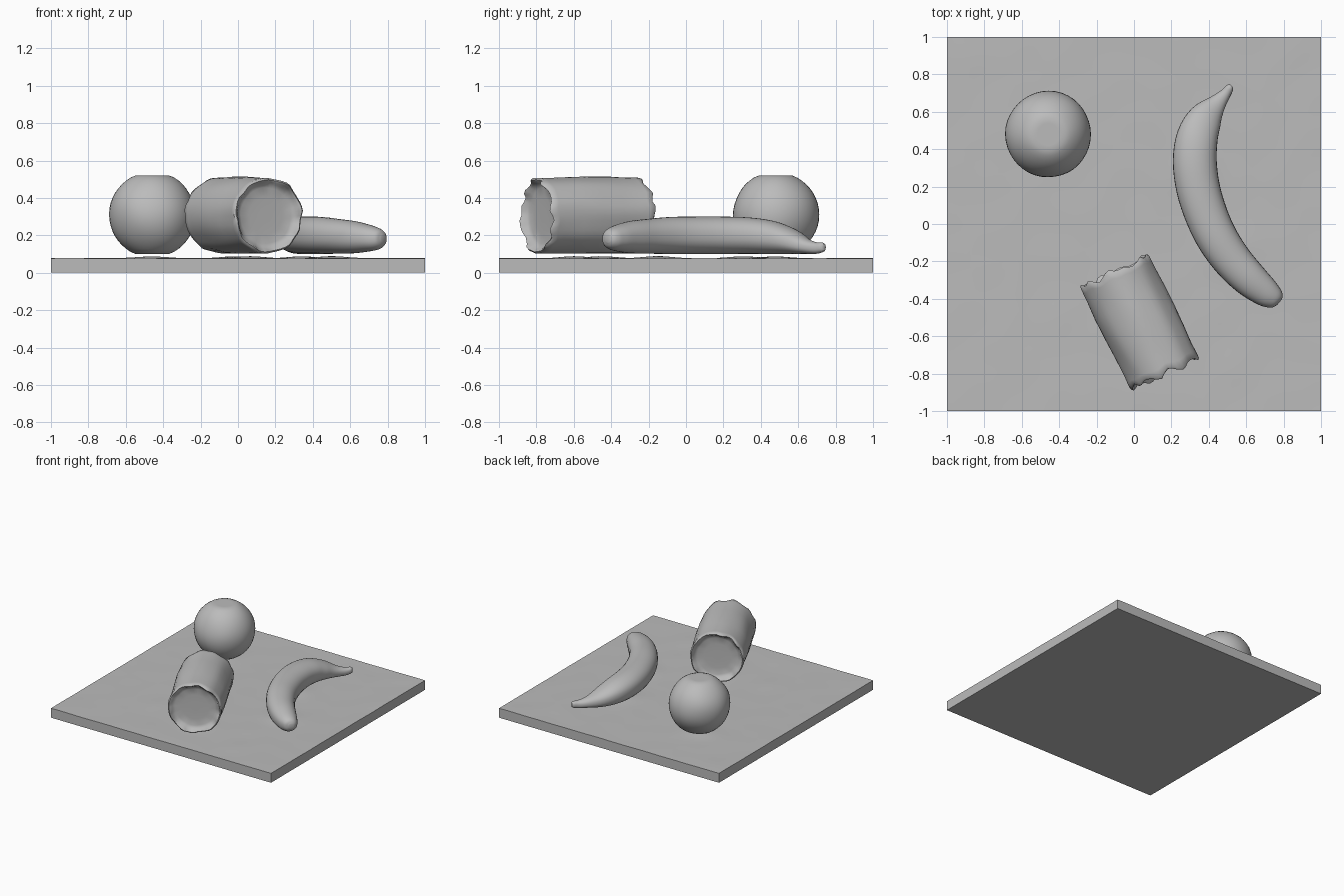
import bpy, bmesh, math
from mathutils import Vector, Matrix, noise

if "Cube" in bpy.data.objects:
    bpy.data.objects.remove(bpy.data.objects["Cube"])

grey = bpy.data.materials.new("plain grey")
grey.diffuse_color = (0.5, 0.5, 0.5, 1)
grey.use_nodes = True
grey.node_tree.nodes["Principled BSDF"].inputs["Base Color"].default_value = grey.diffuse_color


def finish(name, bm, angle=40):
    bmesh.ops.recalc_face_normals(bm, faces=bm.faces)
    mesh = bpy.data.meshes.new(name)
    bm.to_mesh(mesh)
    bm.free()
    mesh.materials.append(grey)
    obj = bpy.data.objects.new(name, mesh)
    bpy.context.collection.objects.link(obj)
    bpy.ops.object.select_all(action='DESELECT')
    obj.select_set(True)
    bpy.context.view_layer.objects.active = obj
    bpy.ops.object.shade_smooth_by_angle(angle=math.radians(angle))
    return obj


def loft(rings):
    """Skin a list of point rings and close both ends."""
    bm = bmesh.new()
    loops = [[bm.verts.new(p) for p in ring] for ring in rings]
    n = len(loops[0])
    for a, b in zip(loops, loops[1:]):
        for i in range(n):
            j = (i + 1) % n
            bm.faces.new((a[i], a[j], b[j], b[i]))
    bm.faces.new(loops[0])
    bm.faces.new(loops[-1])
    return bm


def spline(points, steps):
    """Catmull-Rom smoothing of rows of numbers."""
    rows = [Vector(p) for p in points]
    rows = [rows[0]] + rows + [rows[-1]]
    out = []
    for a, b, c, d in zip(rows, rows[1:], rows[2:], rows[3:]):
        for s in range(steps):
            t = s / steps
            out.append(0.5 * (2 * b + (c - a) * t + (2 * a - 5 * b + 4 * c - d) * t * t
                              + (3 * b - a - 3 * c + d) * t ** 3))
    return out + [rows[-1]]


# Square board, very slightly raised where the food rests
bm = bmesh.new()
bmesh.ops.create_grid(bm, x_segments=60, y_segments=60, size=1)
for v in bm.verts:
    x, y = v.co.x, v.co.y
    bump = max(math.exp(-((x - cx) ** 2 + (y - cy) ** 2) / 0.012)
               for cx, cy in ((-0.46, 0.48), (0.0, -0.45), (0.06, -0.6), (0.34, 0.3), (0.5, -0.15)))
    v.co.z = 0.077 + 0.011 * bump + 0.002 * noise.noise((x * 5, y * 5, 0))
rim = [e for e in bm.edges if e.is_boundary]
new = bmesh.ops.extrude_edge_only(bm, edges=rim)["geom"]
for v in new:
    if isinstance(v, bmesh.types.BMVert):
        v.co.z = 0
bmesh.ops.contextual_create(bm, geom=[g for g in new if isinstance(g, bmesh.types.BMEdge)])
finish("board", bm)

# Round fruit, flattened at the top and the bottom
bm = bmesh.new()
bmesh.ops.create_uvsphere(bm, u_segments=40, v_segments=24, radius=0.23)
for v in bm.verts:
    v.co *= 1 + 0.02 * noise.noise(v.co * 6)
    v.co.z = max(-0.21, min(0.21, v.co.z))
    v.co += Vector((-0.458, 0.48, 0.31))
finish("round_fruit", bm)

# Ragged-ended roll with dished ends, lying on its side
start, end = Vector((-0.1, -0.26, 0.307)), Vector((0.16, -0.79, 0.305))
axis = (end - start).normalized()
side = axis.cross(Vector((0, 0, 1)))
length = (end - start).length
# Each row: fraction along the roll, radius, extra push outward at the ends
profile = [(0.05, 0.03, 0), (0.05, 0.10, 0), (0.045, 0.15, 0), (0.03, 0.172, 0.3),
           (0, 0.182, 0.7), (-0.015, 0.193, 1), (0, 0.202, 1), (0.05, 0.203, 0.5),
           (0.12, 0.202, 0), (0.3, 0.206, 0), (0.5, 0.207, 0)]
profile += [(1 - t, r, -w) for t, r, w in profile[-2::-1]]
rings = []
for t, r, w in profile:
    ring = []
    for i in range(48):
        a = 2 * math.pi * i / 48
        ca, sa = math.cos(a), math.sin(a)
        rough = noise.noise((ca * 2.2, sa * 2.2, t * 2))
        ragged = 0.03 * noise.noise((ca * 3, sa * 3, 5 + 4 * t))
        rr = r * (1 + 0.035 * rough)
        p = start + axis * (t * length - w * ragged) + side * ca * rr
        p.z += max(-0.203, sa * rr)
        ring.append(p)
    rings.append(ring)
finish("bread_roll", loft(rings), 50)

# Curved fruit: x, y, half width; then height of centre and half height
path = [(0.522, 0.738, 0.012), (0.512, 0.728, 0.022), (0.488, 0.695, 0.03), (0.445, 0.645, 0.05),
        (0.385, 0.57, 0.09), (0.34, 0.47, 0.11), (0.325, 0.34, 0.117), (0.343, 0.19, 0.117),
        (0.39, 0.04, 0.114), (0.45, -0.085, 0.11), (0.53, -0.20, 0.104), (0.62, -0.295, 0.095),
        (0.70, -0.362, 0.079), (0.745, -0.394, 0.062), (0.768, -0.41, 0.044), (0.778, -0.418, 0.02)]
heights = [(0.135, 0.018), (0.135, 0.026), (0.132, 0.031), (0.142, 0.041),
           (0.168, 0.067), (0.188, 0.088), (0.198, 0.097), (0.2, 0.1),
           (0.2, 0.1), (0.199, 0.099), (0.195, 0.093), (0.19, 0.086),
           (0.185, 0.071), (0.182, 0.058), (0.182, 0.042), (0.182, 0.02)]
rows = spline([p + h for p, h in zip(path, heights)], 4)
rings = []
for k, (x, y, w, z, h) in enumerate(rows):
    a, b = rows[max(k - 1, 0)], rows[min(k + 1, len(rows) - 1)]
    d = Vector((b[0] - a[0], b[1] - a[1], 0)).normalized()
    across = Vector((d.y, -d.x, 0))
    ring = []
    for i in range(32):
        t = 2 * math.pi * i / 32
        c, s = math.cos(t), math.sin(t)
        p = Vector((x, y, z)) + across * c * w
        p.z += h * math.copysign(abs(s) ** 0.85, s)
        ring.append(p)
    rings.append(ring)
finish("curved_fruit", loft(rings), 50)
